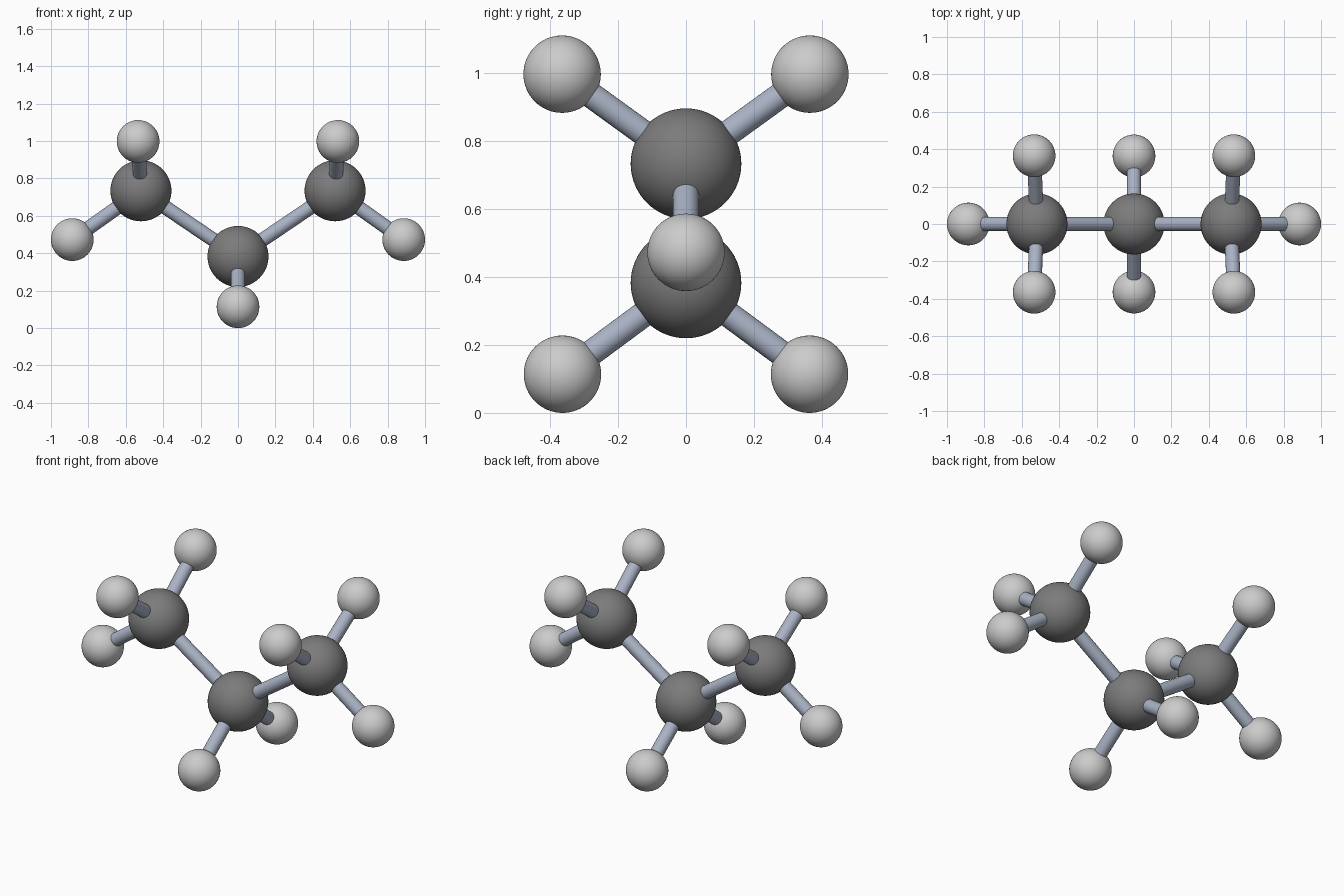
import bpy
from mathutils import Vector

if "Cube" in bpy.data.objects:
    bpy.data.objects.remove(bpy.data.objects["Cube"])

ATOM_BIG, ATOM_SMALL, BOND = 0.163, 0.114, 0.038


def material(name, color):
    m = bpy.data.materials.new(name)
    m.diffuse_color = (*color, 1)
    m.use_nodes = True
    m.node_tree.nodes["Principled BSDF"].inputs["Base Color"].default_value = m.diffuse_color
    return m


dark = material("dark_grey", (0.2, 0.2, 0.2))
light = material("light_grey", (0.55, 0.55, 0.55))
steel = material("blue_grey", (0.4, 0.45, 0.56))


def finish(name, mat):
    ob = bpy.context.object
    ob.name = name
    ob.data.materials.append(mat)
    bpy.ops.object.shade_smooth_by_angle()


def atom(name, pos, radius, mat):
    bpy.ops.mesh.primitive_uv_sphere_add(segments=64, ring_count=32, radius=radius, location=pos)
    finish(name, mat)


def bond(name, a, b):
    a, b = Vector(a), Vector(b)
    d = b - a
    bpy.ops.mesh.primitive_cylinder_add(vertices=32, radius=BOND, depth=d.length,
                                        location=(a + b) / 2,
                                        rotation=d.to_track_quat('Z', 'Y').to_euler())
    finish(name, steel)


def hydrogen(label, parent, pos):
    atom("hydrogen_" + label, pos, ATOM_SMALL, light)
    bond("hydrogen_bond_" + label, parent, pos)


# Middle carbon with its two lower hydrogens
middle = (0, 0, 0.383)
atom("carbon_middle", middle, ATOM_BIG, dark)
for s, side in ((-1, "front"), (1, "back")):
    hydrogen("middle_" + side, middle, (0, s * 0.364, ATOM_SMALL))

# End carbons, mirrored left and right, each with three hydrogens
for sx, end in ((-1, "left"), (1, "right")):
    carbon = (sx * 0.519, 0, 0.734)
    atom("carbon_" + end, carbon, ATOM_BIG, dark)
    bond("carbon_bond_" + end, middle, carbon)
    hydrogen(end + "_outer", carbon, (sx * 0.886, 0, 0.473))
    for sy, side in ((-1, "front"), (1, "back")):
        hydrogen(end + "_" + side, carbon, (sx * 0.534, sy * 0.365, 0.998))
